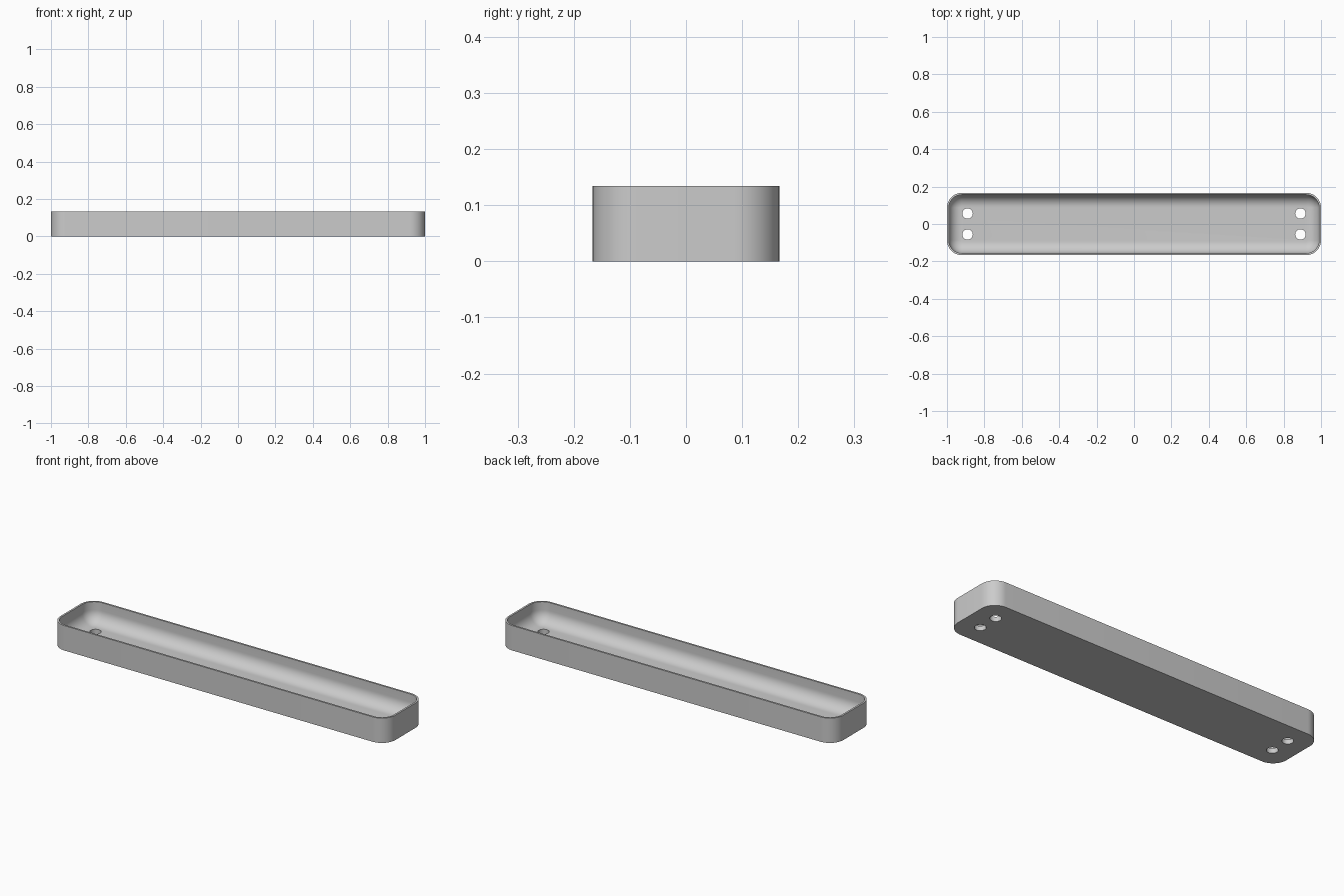
import bpy, bmesh, math

cube = bpy.data.objects.get("Cube")
if cube:
    bpy.data.objects.remove(cube, do_unlink=True)

HALF_X, HALF_Y, HEIGHT = 1.0, 0.1665, 0.134
CORNER, WALL, FLOOR, FILLET = 0.08, 0.01, 0.025, 0.065
CORNER_STEPS, FILLET_STEPS = 12, 12

grey = bpy.data.materials.new("plain_grey")
grey.use_nodes = True
grey.diffuse_color = (0.6, 0.6, 0.6, 1)
grey.node_tree.nodes["Principled BSDF"].inputs["Base Color"].default_value = (0.6, 0.6, 0.6, 1)


def rounded_loop(bm, inset, z):
    """Rounded rectangle of vertices, shrunk by inset, at height z."""
    r = CORNER - inset
    verts = []
    for quarter, (sx, sy) in enumerate([(1, 1), (-1, 1), (-1, -1), (1, -1)]):
        for i in range(CORNER_STEPS + 1):
            a = math.pi / 2 * (quarter + i / CORNER_STEPS)
            verts.append(bm.verts.new((sx * (HALF_X - CORNER) + r * math.cos(a),
                                       sy * (HALF_Y - CORNER) + r * math.sin(a), z)))
    return verts


# Tray body: outer wall, rim, inner wall, then a rounded fillet into the floor
section = [(0, 0), (0, HEIGHT), (WALL, HEIGHT)]
for i in range(FILLET_STEPS + 1):
    a = math.pi / 2 * i / FILLET_STEPS
    section.append((WALL + FILLET * (1 - math.cos(a)), FLOOR + FILLET * (1 - math.sin(a))))

bm = bmesh.new()
loops = [rounded_loop(bm, inset, z) for inset, z in section]
for low, high in zip(loops, loops[1:]):
    n = len(low)
    for i in range(n):
        j = (i + 1) % n
        bm.faces.new((low[i], low[j], high[j], high[i]))
bm.faces.new(list(reversed(loops[0])))
bm.faces.new(loops[-1])
bmesh.ops.recalc_face_normals(bm, faces=bm.faces)
mesh = bpy.data.meshes.new("tray")
bm.to_mesh(mesh)
bm.free()
mesh.materials.append(grey)
tray = bpy.data.objects.new("tray", mesh)
bpy.context.collection.objects.link(tray)

# Four screw holes through the floor, two at each end
cutters = []
for sx in (-1, 1):
    for sy in (-1, 1):
        bpy.ops.mesh.primitive_cylinder_add(vertices=32, radius=0.028, depth=0.1,
                                            location=(sx * 0.89, sy * 0.056, 0))
        cutter = bpy.context.object
        cutter.name = "hole_cutter"
        cutter.data.materials.append(grey)
        cutter.hide_render = True
        cutters.append(cutter)
        cut = tray.modifiers.new("screw_hole", "BOOLEAN")
        cut.operation, cut.solver, cut.object = "DIFFERENCE", "EXACT", cutter

bpy.ops.object.select_all(action="DESELECT")
tray.select_set(True)
bpy.context.view_layer.objects.active = tray
for name in [m.name for m in tray.modifiers]:
    bpy.ops.object.modifier_apply(modifier=name)
for cutter in cutters:
    bpy.data.objects.remove(cutter, do_unlink=True)
bpy.ops.object.shade_smooth_by_angle(angle=math.radians(35))
